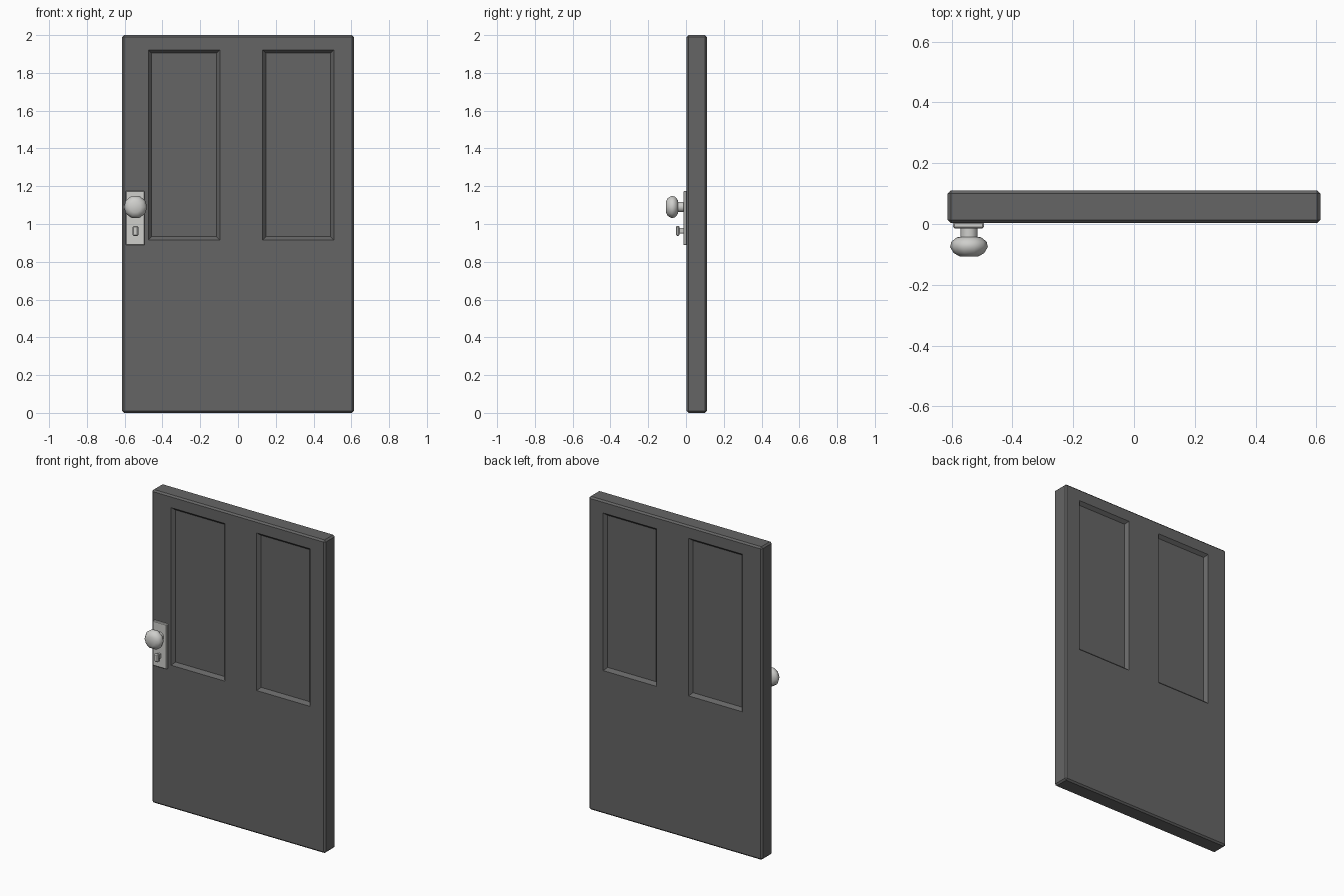
import bpy, bmesh, math
from mathutils import Vector

if "Cube" in bpy.data.objects:
    bpy.data.objects.remove(bpy.data.objects["Cube"])


def material(name, rgb):
    m = bpy.data.materials.new(name)
    m.diffuse_color = (*rgb, 1)
    m.use_nodes = True
    m.node_tree.nodes["Principled BSDF"].inputs["Base Color"].default_value = m.diffuse_color
    return m


DARK = material("dark_grey_paint", (0.13, 0.13, 0.13))
METAL = material("pale_metal", (0.62, 0.62, 0.60))


def finish(bm, name, mat, smooth=None):
    bmesh.ops.recalc_face_normals(bm, faces=bm.faces[:])
    me = bpy.data.meshes.new(name)
    bm.to_mesh(me)
    bm.free()
    me.materials.append(mat)
    ob = bpy.data.objects.new(name, me)
    bpy.context.collection.objects.link(ob)
    if smooth:
        bpy.ops.object.select_all(action='DESELECT')
        ob.select_set(True)
        bpy.context.view_layer.objects.active = ob
        bpy.ops.object.shade_smooth_by_angle(angle=math.radians(smooth))
    return ob


def chamfered_box(lo, hi, bevel):
    bm = bmesh.new()
    bmesh.ops.create_cube(bm, size=1)
    lo, hi = Vector(lo), Vector(hi)
    for v in bm.verts:
        v.co = (lo + hi) / 2 + v.co * (hi - lo)
    bmesh.ops.bevel(bm, geom=bm.edges[:], offset=bevel, segments=1,
                    affect='EDGES', profile=0.5)
    return bm


# Door slab with two sunken panels on both sides
bm = chamfered_box((-0.613, 0.003, 0), (0.613, 0.11, 2), 0.01)
panels_x = [(-0.475, -0.095), (0.13, 0.508)]
z0, z1 = 0.915, 1.922
cuts = [((x, 0, 0), (1, 0, 0)) for pair in panels_x for x in pair]
cuts += [((0, 0, z), (0, 0, 1)) for z in (z0, z1)]
for co, no in cuts:
    bmesh.ops.bisect_plane(bm, geom=bm.verts[:] + bm.edges[:] + bm.faces[:],
                           plane_co=co, plane_no=no)
bm.normal_update()
panels = []
for f in bm.faces:
    c = f.calc_center_median()
    if abs(f.normal.y) > 0.9 and z0 < c.z < z1 and any(a < c.x < b for a, b in panels_x):
        panels.append(f)
bmesh.ops.inset_individual(bm, faces=panels, thickness=0.025, depth=-0.02)
finish(bm, "door_slab", DARK)

# Lock plate
finish(chamfered_box((-0.595, -0.014, 0.888), (-0.494, 0.005, 1.175), 0.004),
       "lock_plate", METAL)

# Turned knob: rings of (y, radius) around the knob axis
profile = [(-0.01, 0.028), (-0.042, 0.028), (-0.044, 0.040), (-0.058, 0.058),
           (-0.076, 0.062), (-0.096, 0.050), (-0.107, 0.030)]
SIDES = 10
bm = bmesh.new()
rings = [[bm.verts.new((-0.543 + r * math.cos(i * math.tau / SIDES), y,
                        1.09 + r * math.sin(i * math.tau / SIDES)))
          for i in range(SIDES)] for y, r in profile]
for a, b in zip(rings, rings[1:]):
    for i in range(SIDES):
        j = (i + 1) % SIDES
        bm.faces.new((a[i], a[j], b[j], b[i]))
bm.faces.new(rings[0])
bm.faces.new(rings[-1])
finish(bm, "door_knob", METAL, 50)

# Thumb latch below the knob
finish(chamfered_box((-0.551, -0.04, 0.95), (-0.535, -0.01, 0.98), 0.002),
       "latch_stem", METAL)
finish(chamfered_box((-0.558, -0.054, 0.937), (-0.528, -0.034, 0.99), 0.006),
       "latch_turn", METAL)
